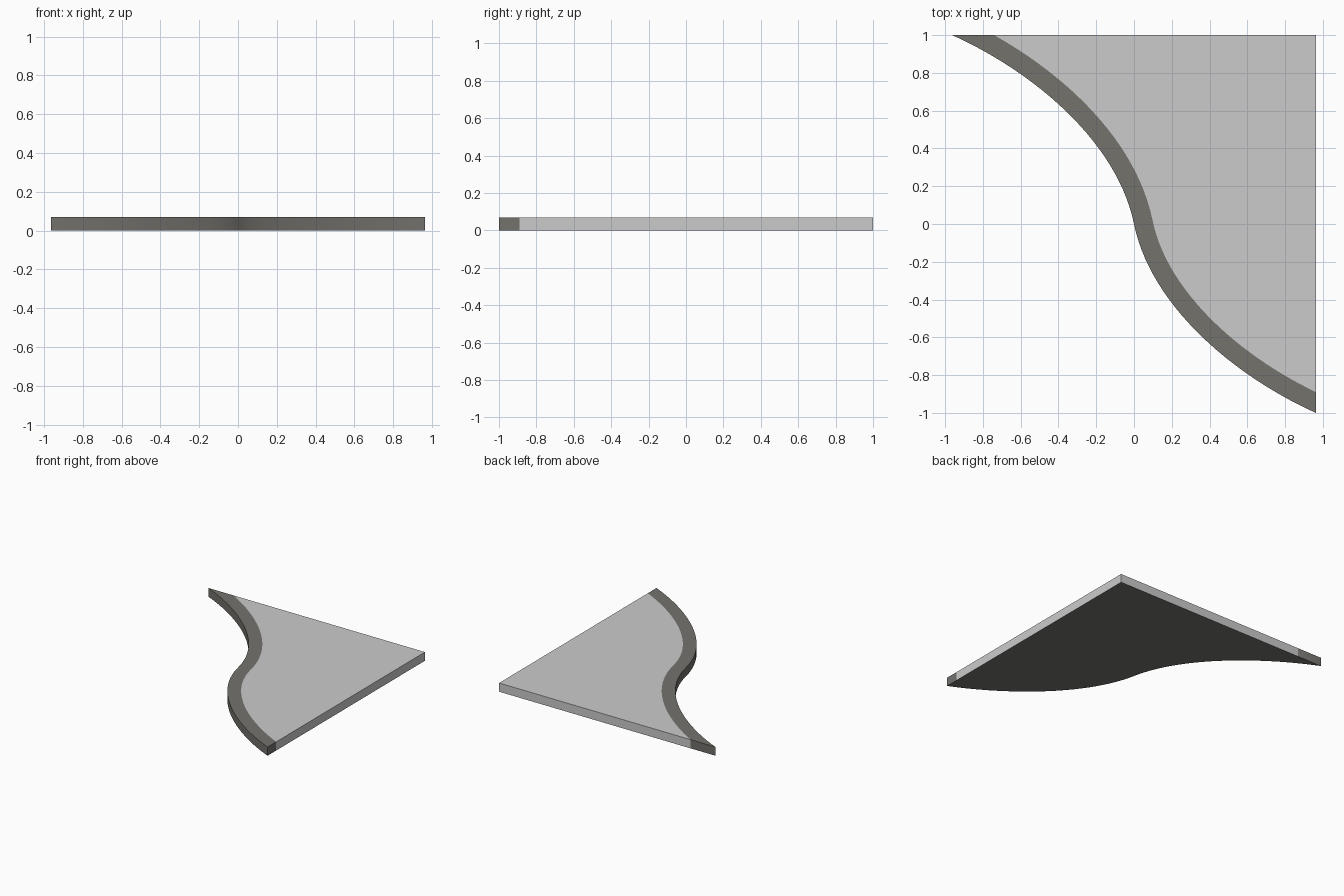
import bpy, bmesh, math
from mathutils import Vector

if "Cube" in bpy.data.objects:
    bpy.data.objects.remove(bpy.data.objects["Cube"])

HX, HY, H, BAND = 0.963, 1.0, 0.07, 0.1   # half extents, thickness, band width


def material(name, col):
    m = bpy.data.materials.new(name)
    m.diffuse_color = (*col, 1)
    m.use_nodes = True
    m.node_tree.nodes["Principled BSDF"].inputs["Base Color"].default_value = m.diffuse_color
    return m


light = material("light grey", (0.60, 0.60, 0.60))
dark = material("dark warm grey", (0.175, 0.168, 0.152))

# S-shaped edge: one bezier half, turned 180 degrees for the other half
P = [Vector(p) for p in ((0, 0), (0.09, -0.44), (0.54, -0.81), (HX, -HY))]


def bez(t):
    u = 1 - t
    return P[0]*u**3 + P[1]*3*u*u*t + P[2]*3*u*t*t + P[3]*t**3


N = 28
half = [bez(i / N) for i in range(N + 1)]
outer = [-p for p in reversed(half[1:])] + half

# inner edge: outer edge offset along its normal, clipped to the rectangle
offset = []
for i, p in enumerate(outer):
    d = (outer[min(i + 1, len(outer) - 1)] - outer[max(i - 1, 0)]).normalized()
    offset.append(p + Vector((-d.y, d.x)) * BAND)


def inside(p):
    return p.y < HY - 1e-4 and p.x < HX - 1e-4


inner = []
for a, b in zip(offset, offset[1:]):
    if inside(a):
        inner.append(a)
    if inside(a) != inside(b):
        if max(a.y, b.y) > HY:
            inner.append(a.lerp(b, (HY - a.y) / (b.y - a.y)))
        else:
            inner.append(a.lerp(b, (HX - a.x) / (b.x - a.x)))


def slab(name, outline, mats):
    """Extrude an outline to the slab thickness; last material goes underneath."""
    bm = bmesh.new()
    base = bm.faces.new([bm.verts.new((p.x, p.y, 0)) for p in outline])
    ext = bmesh.ops.extrude_face_region(bm, geom=[base], use_keep_orig=True)
    for v in ext["geom"]:
        if isinstance(v, bmesh.types.BMVert):
            v.co.z = H
    bmesh.ops.recalc_face_normals(bm, faces=bm.faces)
    bm.normal_update()
    for f in bm.faces:
        f.material_index = len(mats) - 1 if f.normal.z < -0.5 else 0
    me = bpy.data.meshes.new(name)
    bm.to_mesh(me)
    bm.free()
    for m in mats:
        me.materials.append(m)
    ob = bpy.data.objects.new(name, me)
    bpy.context.collection.objects.link(ob)
    bpy.ops.object.select_all(action='DESELECT')
    ob.select_set(True)
    bpy.context.view_layer.objects.active = ob
    bpy.ops.object.shade_smooth_by_angle(angle=math.radians(30))
    return ob


# dark curved kerb and the light paved area behind it
slab("curved_kerb", outer + inner[::-1], [dark])
slab("paved_area", inner + [Vector((HX, HY))], [light, dark])
